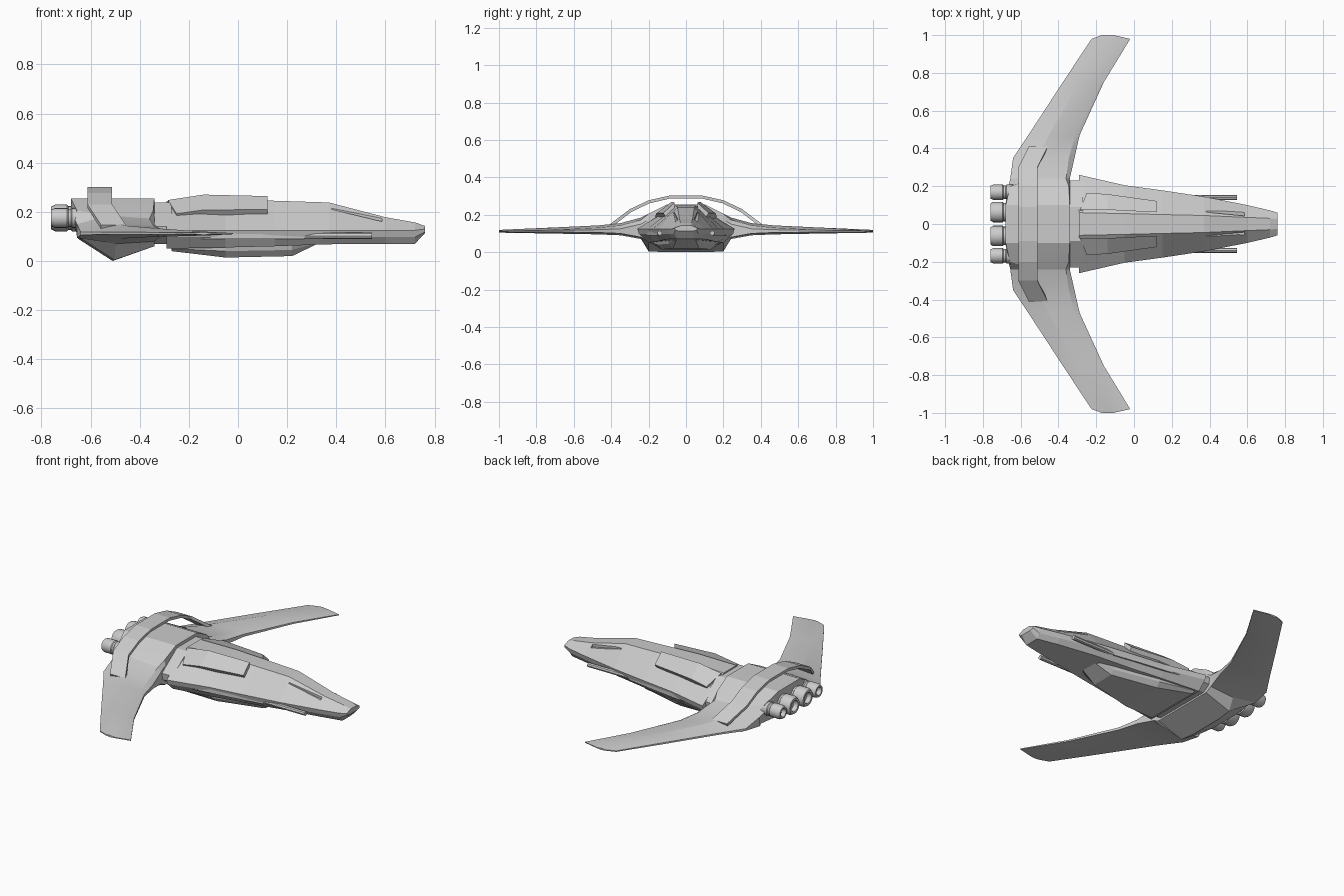
import bpy, bmesh, math
from mathutils import Vector

if "Cube" in bpy.data.objects:
    bpy.data.objects.remove(bpy.data.objects["Cube"], do_unlink=True)

grey = bpy.data.materials.new("hull grey")
grey.use_nodes = True
grey.diffuse_color = (0.6, 0.6, 0.6, 1)
grey.node_tree.nodes["Principled BSDF"].inputs["Base Color"].default_value = (0.6, 0.6, 0.6, 1)


def loft(name, rings):
    """Skin a list of equal-length closed rings and cap both ends."""
    bm = bmesh.new()
    rows = [[bm.verts.new(p) for p in r] for r in rings]
    n = len(rows[0])
    for a, b in zip(rows, rows[1:]):
        for i in range(n):
            j = (i + 1) % n
            bm.faces.new((a[i], a[j], b[j], b[i]))
    bm.faces.new(rows[0])
    bm.faces.new(rows[-1])
    bmesh.ops.recalc_face_normals(bm, faces=bm.faces)
    mesh = bpy.data.meshes.new(name)
    bm.to_mesh(mesh)
    bm.free()
    mesh.materials.append(grey)
    ob = bpy.data.objects.new(name, mesh)
    bpy.context.collection.objects.link(ob)
    return ob


def ring(x, *half):
    """Cross-section across the ship from its left half, top to bottom."""
    return [(x, y, z) for y, z in half] + [(x, -y, z) for y, z in reversed(half)]


def smooth(ob, angle):
    bpy.ops.object.select_all(action="DESELECT")
    ob.select_set(True)
    bpy.context.view_layer.objects.active = ob
    bpy.ops.object.shade_smooth_by_angle(angle=math.radians(angle))


# Forward hull: roof width, roof height, chine width, belly width, belly height
hull_rows = [(-0.29, 0.06, 0.245, 0.26, 0.20, 0.05),
             (-0.05, 0.055, 0.25, 0.205, 0.17, 0.055),
             (0.15, 0.05, 0.245, 0.178, 0.14, 0.06),
             (0.37, 0.045, 0.238, 0.145, 0.11, 0.068),
             (0.60, 0.035, 0.178, 0.10, 0.07, 0.07),
             (0.72, 0.03, 0.157, 0.072, 0.045, 0.07)]
rings = [ring(x, (rw, rz), (cw, 0.125), (cw - 0.008, 0.098), (bw, bz))
         for x, rw, rz, cw, bw, bz in hull_rows]
rings.append(ring(0.76, (0.025, 0.143), (0.06, 0.13), (0.058, 0.118), (0.035, 0.113)))
hull = loft("forward_hull", rings)

# Slit recesses on either side of the cockpit
for s, side in ((1, "left"), (-1, "right")):
    start, end = Vector((0.38, s * 0.075, 0.222)), Vector((0.585, s * 0.055, 0.172))
    cutter = loft(side + "_slit_cutter", [
        [p + Vector((0, s * dy, dz)) for dy, dz in ((-0.012, -0.012), (0.03, -h), (0.03, 0.004), (-0.012, 0.004))]
        for p, h in ((start, 0.012), (end, 0.010))])
    cutter.hide_render = True
    cutter.hide_viewport = True
    cutter.display_type = "WIRE"
    cut = hull.modifiers.new("slit", "BOOLEAN")
    cut.operation = "DIFFERENCE"
    cut.object = cutter

# Belly pod, narrow at the front and wide at the back
loft("belly_pod", [ring(-0.27, (0.19, 0.075), (0.19, 0.05), (0.17, 0.04)),
                   ring(-0.05, (0.16, 0.075), (0.155, 0.04), (0.13, 0.014)),
                   ring(0.22, (0.10, 0.08), (0.09, 0.045), (0.07, 0.02)),
                   ring(0.32, (0.08, 0.08), (0.065, 0.073), (0.05, 0.068))])

# Neck between the hull and the wing body
loft("neck", [ring(x, (0.09, 0.237), (0.23, 0.14), (0.225, 0.10), (0.18, 0.07))
              for x in (-0.37, -0.27)])

# Crescent wing and rear body, lofted from tip to tip
# y, rear x, front x, top z, rear edge z, front edge z, front bottom z, keel z, rear bottom z, bevel
wing_rows = [(0.10, -0.68, -0.34, 0.255, 0.19, 0.235, 0.06, 0.0, 0.09, 0.0),
             (0.20, -0.665, -0.34, 0.205, 0.17, 0.175, 0.06, 0.004, 0.09, 0.005),
             (0.24, -0.655, -0.34, 0.185, 0.15, 0.15, 0.08, 0.07, 0.095, 0.02),
             (0.35, -0.64, -0.315, 0.155, 0.118, 0.125, 0.10, 0.09, 0.105, 0.03),
             (0.47, -0.56, -0.288, 0.143, 0.118, 0.12, 0.105, 0.095, 0.108, 0.025),
             (0.75, -0.377, -0.16, 0.13, 0.117, 0.117, 0.108, 0.10, 0.108, 0.015),
             (0.98, -0.225, -0.02, 0.12, 0.115, 0.114, 0.109, 0.104, 0.109, 0.01),
             (1.0, -0.17, -0.11, 0.117, 0.115, 0.114, 0.109, 0.106, 0.109, 0.005)]


def wing_ring(s, row):
    y, xr, xf, top, zr, zf, zfb, keel, zrb, bev = row
    chord = xf - xr
    rear_top = xr + (0.4 * chord if y > 0.22 else 0.03 * chord * (y > 0.15))
    pts = [(xr, zr), (rear_top, top), (xf - bev, max(zf, top - 0.012) if y > 0.22 else top),
           (xf, zf), (xf, zfb), (xr + 0.5 * chord, keel), (xr + 0.03 * (y < 0.22), zrb)]
    return [(x, s * y, z) for x, z in pts]


wing = loft("wing_body", [wing_ring(-1, r) for r in reversed(wing_rows)]
            + [wing_ring(1, r) for r in wing_rows])
smooth(wing, 15)

# Arched strap over the rear body: y, z, forward shift
half_arch = [(0.09, 0.297, 0), (0.20, 0.272, 0), (0.30, 0.225, 0), (0.35, 0.187, 0.025), (0.41, 0.142, 0.055)]
path = [(-y, z, d) for y, z, d in reversed(half_arch)] + half_arch
loft("arch_strap", [[(-0.612 + d, y, z + 0.005), (-0.512 + d, y, z + 0.005),
                     (-0.512 + d, y * 0.98, z - 0.011), (-0.612 + d, y * 0.98, z - 0.011)]
                    for y, z, d in path])


def turned(name, y, z, profile, sides=20):
    """Round part along the length of the ship from (x, radius) pairs."""
    angles = [2 * math.pi * i / sides for i in range(sides)]
    ob = loft(name, [[(x, y + r * math.cos(a), z + r * math.sin(a)) for a in angles] for x, r in profile])
    smooth(ob, 30)


for s, side in ((1, "left"), (-1, "right")):
    # Engines with a stepped rim and hollow nozzle
    for place, y, r in (("inner", 0.063, 0.054), ("outer", 0.168, 0.04)):
        turned(f"{side}_{place}_engine", s * y, 0.175,
               [(-0.60, r), (-0.675, r), (-0.68, r * 0.9), (-0.69, r * 0.9), (-0.695, r),
                (-0.745, r), (-0.76, r * 0.85), (-0.76, r * 0.6), (-0.735, r * 0.5)])
    # Gun barrels
    turned(side + "_gun_barrel", s * 0.14, 0.102, [(0.1, 0.013), (0.545, 0.013)], 8)
    # Raised roof panels: inner edge then outer edge, sunk into the roof
    loft(side + "_roof_panel", [
        [(xi, s * yi, zi), (xo, s * yo, zo), (xo, s * (yo - 0.03), zo - 0.045), (xi, s * yi, zi - 0.05)]
        for xi, yi, zi, xo, yo, zo in ((-0.285, 0.075, 0.248, -0.25, 0.165, 0.192),
                                       (-0.14, 0.075, 0.27, -0.14, 0.158, 0.208),
                                       (0.12, 0.062, 0.264, 0.12, 0.122, 0.209))])
    # Side rails where the barrels meet the hull
    loft(side + "_side_rail", [[(x, s * (y + w), z) for w, z in ((0, 0.115), (0, 0.09), (-0.05, 0.09), (-0.05, 0.115))]
                               for x, y in ((-0.15, 0.215), (0.1, 0.18), (0.27, 0.152))])
